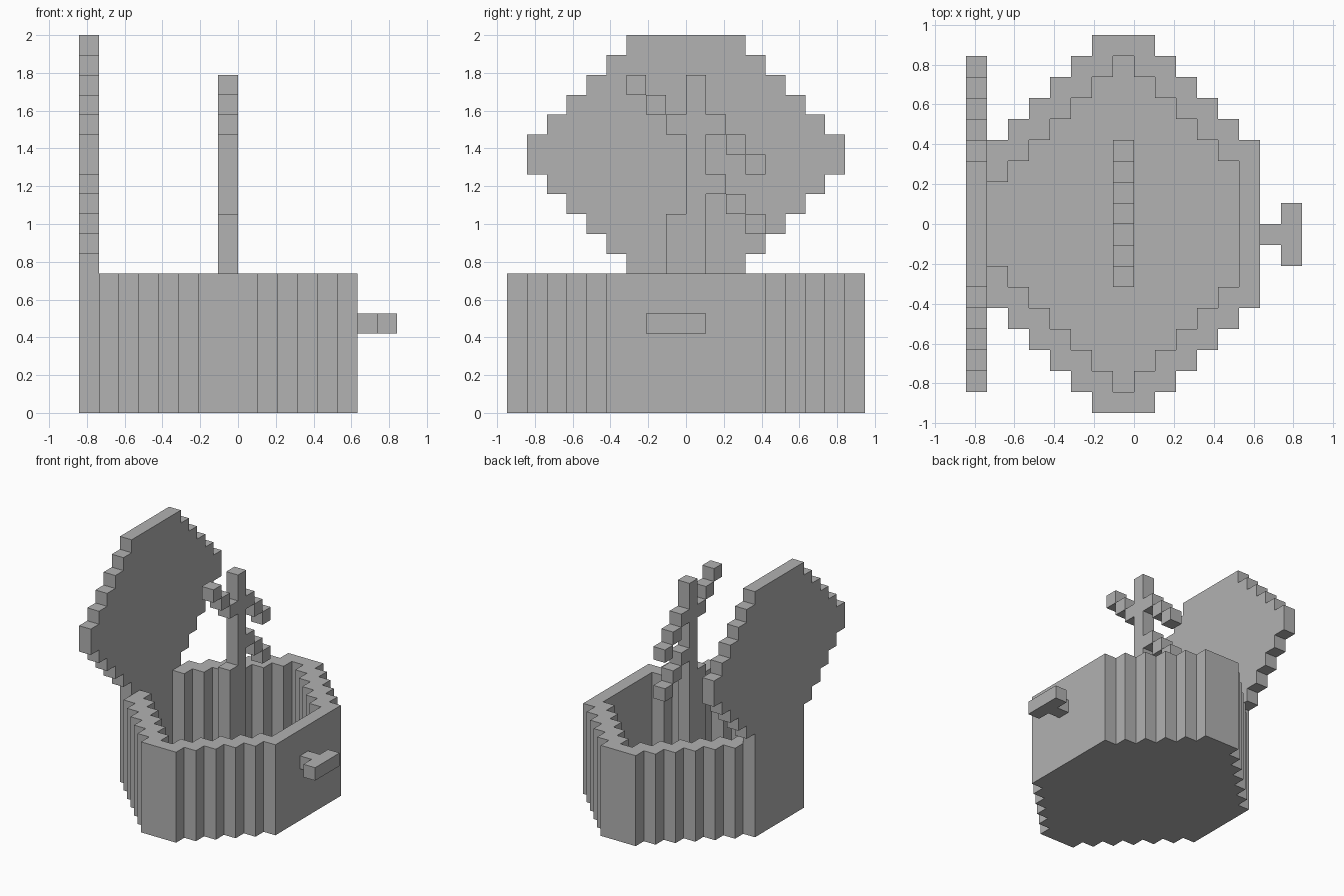
import bpy
import bmesh
from mathutils import Vector

U = 2 / 19  # size of one block

cube = bpy.data.objects.get("Cube")
if cube:
    bpy.data.objects.remove(cube, do_unlink=True)

grey = bpy.data.materials.new("stone_grey")
grey.use_nodes = True
COLOUR = (0.445, 0.445, 0.445, 1)
grey.diffuse_color = COLOUR
grey.node_tree.nodes["Principled BSDF"].inputs["Base Color"].default_value = COLOUR


def finish(name, bm):
    bmesh.ops.recalc_face_normals(bm, faces=bm.faces)
    mesh = bpy.data.meshes.new(name)
    bm.to_mesh(mesh)
    bm.free()
    mesh.materials.append(grey)
    obj = bpy.data.objects.new(name, mesh)
    bpy.context.collection.objects.link(obj)
    return obj


def stepped_outline(start, halves):
    """Mirrored staircase outline: one half-width per block along the axis."""
    side = []
    for i, h in enumerate(halves):
        if side and side[-1][1] == h:
            side.pop()
        else:
            side.append((start + i, h))
        side.append((start + i + 1, h))
    return side + [(a, -h) for a, h in reversed(side)]


def prism(name, points, depth):
    """Extrude a closed outline, given in blocks, along the depth vector."""
    bm = bmesh.new()
    face = bm.faces.new([bm.verts.new(Vector(p) * U) for p in points])
    top = bmesh.ops.extrude_face_region(bm, geom=[face], use_keep_orig=True)["geom"]
    verts = [v for v in top if isinstance(v, bmesh.types.BMVert)]
    bmesh.ops.translate(bm, verts=verts, vec=Vector(depth) * U)
    return finish(name, bm)


def blocks(name, boxes):
    """Join boxes given as (low corner, high corner) in blocks."""
    bm = bmesh.new()
    for lo, hi in boxes:
        lo, hi = Vector(lo) * U, Vector(hi) * U
        verts = bmesh.ops.create_cube(bm, size=1)["verts"]
        bmesh.ops.scale(bm, verts=verts, vec=hi - lo)
        bmesh.ops.translate(bm, verts=verts, vec=(lo + hi) / 2)
    return finish(name, bm)


# Pot: stepped oval with a hollow inside and a one-block floor
pot_plan = stepped_outline(-8, [3, 4, 5, 6, 7, 8, 9, 9, 9, 8, 7, 6, 5, 4])
pot = prism("pot", [(x, y, 0) for x, y in pot_plan], (0, 0, 7))
hollow_plan = stepped_outline(-7, [2, 3, 4, 5, 6, 7, 8, 7, 6, 5, 4, 3])
cutter = prism("hollow_cutter", [(x, y, 1) for x, y in hollow_plan], (0, 0, 8))
cutter.hide_render = True
cut = pot.modifiers.new("hollow", "BOOLEAN")
cut.operation = "DIFFERENCE"
cut.solver = "EXACT"
cut.object = cutter
bpy.context.view_layer.objects.active = pot
bpy.ops.object.modifier_apply(modifier=cut.name)
bpy.data.objects.remove(cutter, do_unlink=True)

# Open lid standing upright on the back wall
lid_shape = stepped_outline(7, [3, 4, 5, 6, 7, 8, 8, 7, 6, 5, 4, 3])
prism("lid", [(-8, y, z) for z, y in lid_shape], (1, 0, 0))

# Handle: short stem with a crossbar
blocks("handle", [((6, -1, 4), (7, 0, 5)), ((7, -2, 4), (8, 1, 5))])

# Plant stem with a thicker foot
blocks("stem", [((-1, 0, 1), (0, 1, 17)), ((-1, -1, 1), (0, 0, 10))])

# Twigs: diagonal runs of three blocks (first block y, z and step direction)
for name, y, z, dy, dz in (("front_twig", -1, 14, -1, 1),
                           ("upper_back_twig", 1, 14, 1, -1),
                           ("lower_back_twig", 1, 11, 1, -1)):
    run = [(y + dy * i, z + dz * i) for i in range(3)]
    blocks(name, [((-1, a, b), (0, a + 1, b + 1)) for a, b in run])
